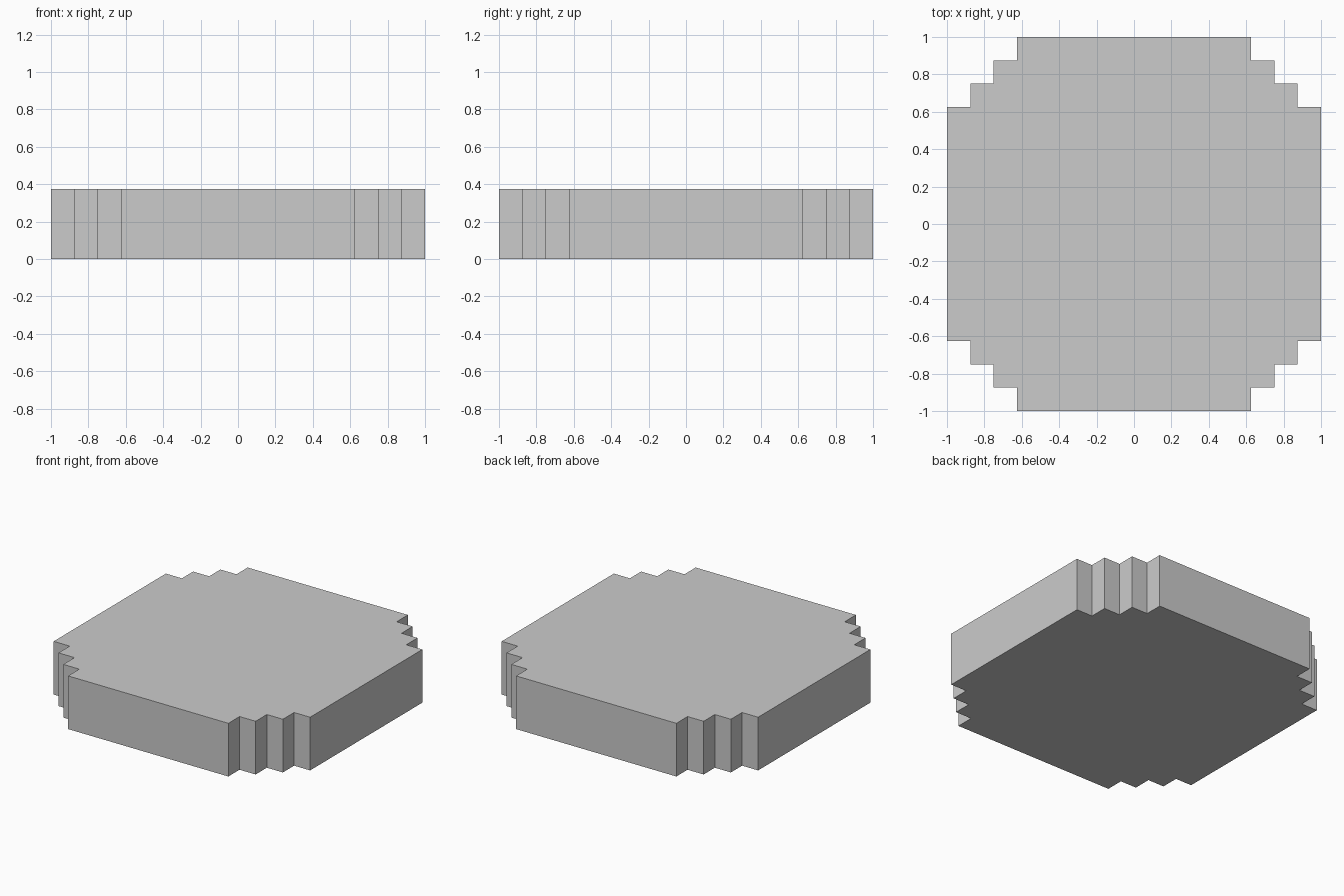
import bpy
import bmesh

if "Cube" in bpy.data.objects:
    bpy.data.objects.remove(bpy.data.objects["Cube"])

HEIGHT = 0.375

# One stepped corner, counter-clockwise
corner = [(1, 0.625), (0.875, 0.625), (0.875, 0.75), (0.75, 0.75),
          (0.75, 0.875), (0.625, 0.875), (0.625, 1)]

# Repeat the corner by quarter turns to close the outline
outline = []
for _ in range(4):
    outline += corner
    corner = [(-y, x) for x, y in corner]

# Extrude the outline into the slab
bm = bmesh.new()
base = bm.faces.new([bm.verts.new((x, y, 0)) for x, y in outline])
result = bmesh.ops.extrude_face_region(bm, geom=[base], use_keep_orig=True)
top = [v for v in result["geom"] if isinstance(v, bmesh.types.BMVert)]
bmesh.ops.translate(bm, verts=top, vec=(0, 0, HEIGHT))
bmesh.ops.recalc_face_normals(bm, faces=bm.faces)

mesh = bpy.data.meshes.new("stepped_round_slab")
bm.to_mesh(mesh)
bm.free()
slab = bpy.data.objects.new("stepped_round_slab", mesh)
bpy.context.collection.objects.link(slab)
